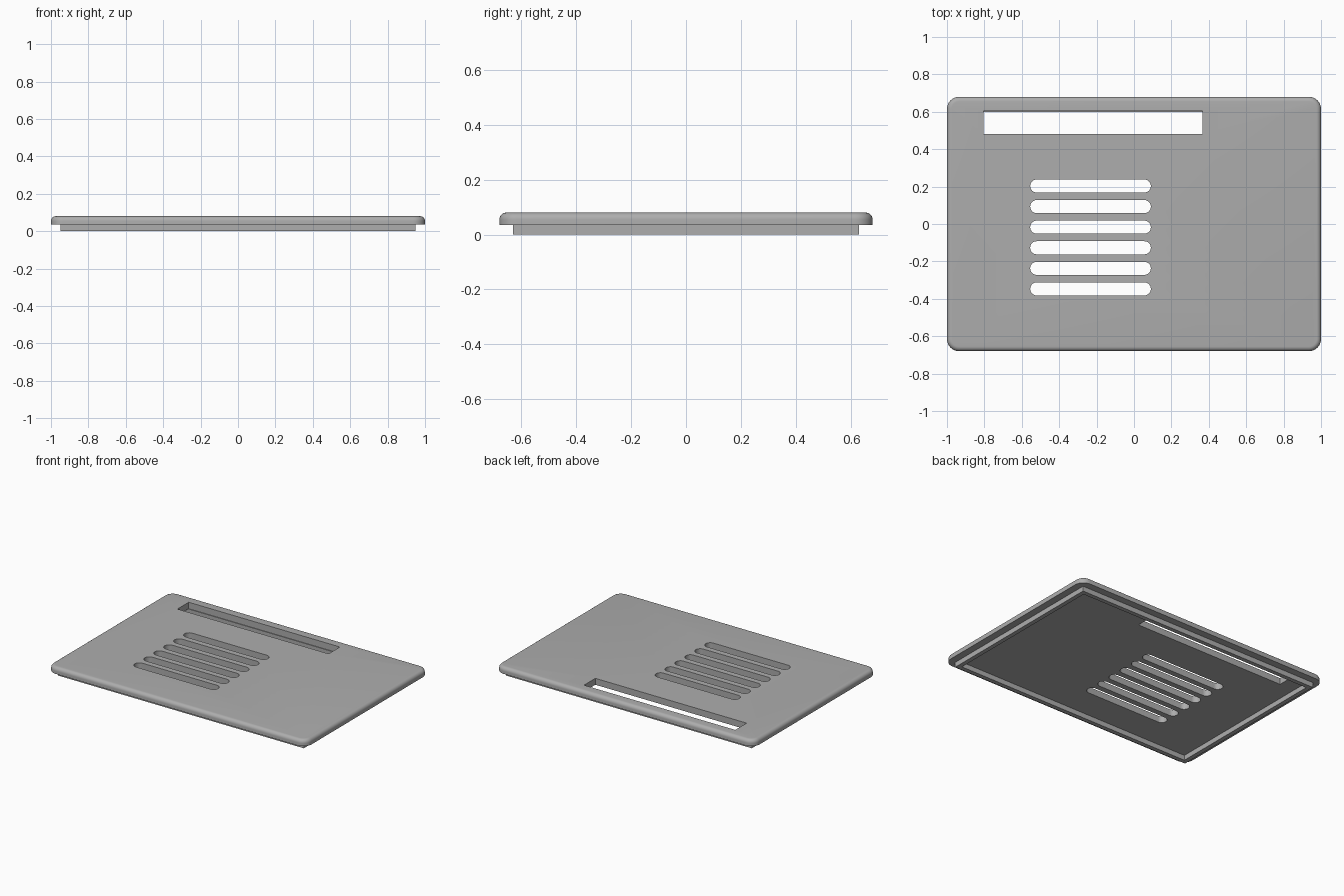
import bpy, bmesh, math

if "Cube" in bpy.data.objects:
    bpy.data.objects.remove(bpy.data.objects["Cube"])

gray = bpy.data.materials.new("matte gray")
gray.use_nodes = True
gray.diffuse_color = (0.42, 0.42, 0.42, 1)
gray.node_tree.nodes["Principled BSDF"].inputs["Base Color"].default_value = gray.diffuse_color


def outline(x0, x1, y0, y1, radius, steps=8):
    """Rounded rectangle, counter-clockwise; a zero radius gives square corners."""
    if radius == 0:
        return [(x0, y0), (x1, y0), (x1, y1), (x0, y1)]
    centres = [(x1 - radius, y1 - radius), (x0 + radius, y1 - radius),
               (x0 + radius, y0 + radius), (x1 - radius, y0 + radius)]
    points = []
    for i, (cx, cy) in enumerate(centres):
        for k in range(steps + 1):
            a = math.pi / 2 * (i + k / steps)
            points.append((cx + radius * math.cos(a), cy + radius * math.sin(a)))
    return points


def stacked_solid(name, layers):
    """Solid lofted through (outline, height) layers, capped at both ends."""
    bm = bmesh.new()
    rings = [[bm.verts.new((x, y, z)) for x, y in pts] for pts, z in layers]
    for low, high in zip(rings, rings[1:]):
        for i in range(len(low)):
            j = (i + 1) % len(low)
            bm.faces.new((low[i], low[j], high[j], high[i]))
    bm.faces.new(rings[0][::-1])
    bm.faces.new(rings[-1])
    bmesh.ops.remove_doubles(bm, verts=bm.verts, dist=1e-5)
    bmesh.ops.recalc_face_normals(bm, faces=bm.faces)
    mesh = bpy.data.meshes.new(name)
    bm.to_mesh(mesh)
    bm.free()
    mesh.materials.append(gray)
    obj = bpy.data.objects.new(name, mesh)
    bpy.context.collection.objects.link(obj)
    return obj


def cut(target, cutter):
    """Subtract the cutter, then remove it."""
    bpy.context.view_layer.objects.active = target
    mod = target.modifiers.new("cut", "BOOLEAN")
    mod.operation = "DIFFERENCE"
    mod.solver = "EXACT"
    mod.object = cutter
    bpy.ops.object.modifier_apply(modifier=mod.name)
    bpy.data.objects.remove(cutter)


W, D = 1.0, 0.68
BASE, TOP = 0.035, 0.08
CORNER, ROUND = 0.065, 0.025

# Cover plate with rounded corners and a rounded upper edge
layers = [(outline(-W, W, -D, D, CORNER), BASE)]
for k in range(7):
    a = math.pi / 2 * k / 6
    inset = ROUND * (1 - math.cos(a))
    layers.append((outline(-W + inset, W - inset, -D + inset, D - inset, CORNER - inset),
                   TOP - ROUND + ROUND * math.sin(a)))
plate = stacked_solid("cover_plate", layers)


def through_cutter(name, *bounds):
    pts = outline(*bounds)
    return stacked_solid(name, [(pts, -0.1), (pts, 0.2)])


# Rectangular window near the back edge
cut(plate, through_cutter("window_cutter", -0.805, 0.365, 0.48, 0.605, 0))

# Row of rounded vent slots
for i in range(6):
    y = 0.203 - 0.11 * i
    cut(plate, through_cutter("slot_cutter", -0.555, 0.09, y - 0.035, y + 0.035, 0.0349))

# Locating rim under the plate
RX, RY, WALL = 0.95, 0.63, 0.03
pts = outline(-RX, RX, -RY, RY, 0)
rim = stacked_solid("locating_rim", [(pts, 0), (pts, BASE)])
cut(rim, through_cutter("rim_cutter", -RX + WALL, RX - WALL, -RY + WALL, RY - WALL, 0))

# Smooth the curved edges and keep the flat ones crisp
for obj in (plate, rim):
    bpy.ops.object.select_all(action="DESELECT")
    obj.select_set(True)
    bpy.context.view_layer.objects.active = obj
    bpy.ops.object.shade_smooth_by_angle(angle=math.radians(30))
